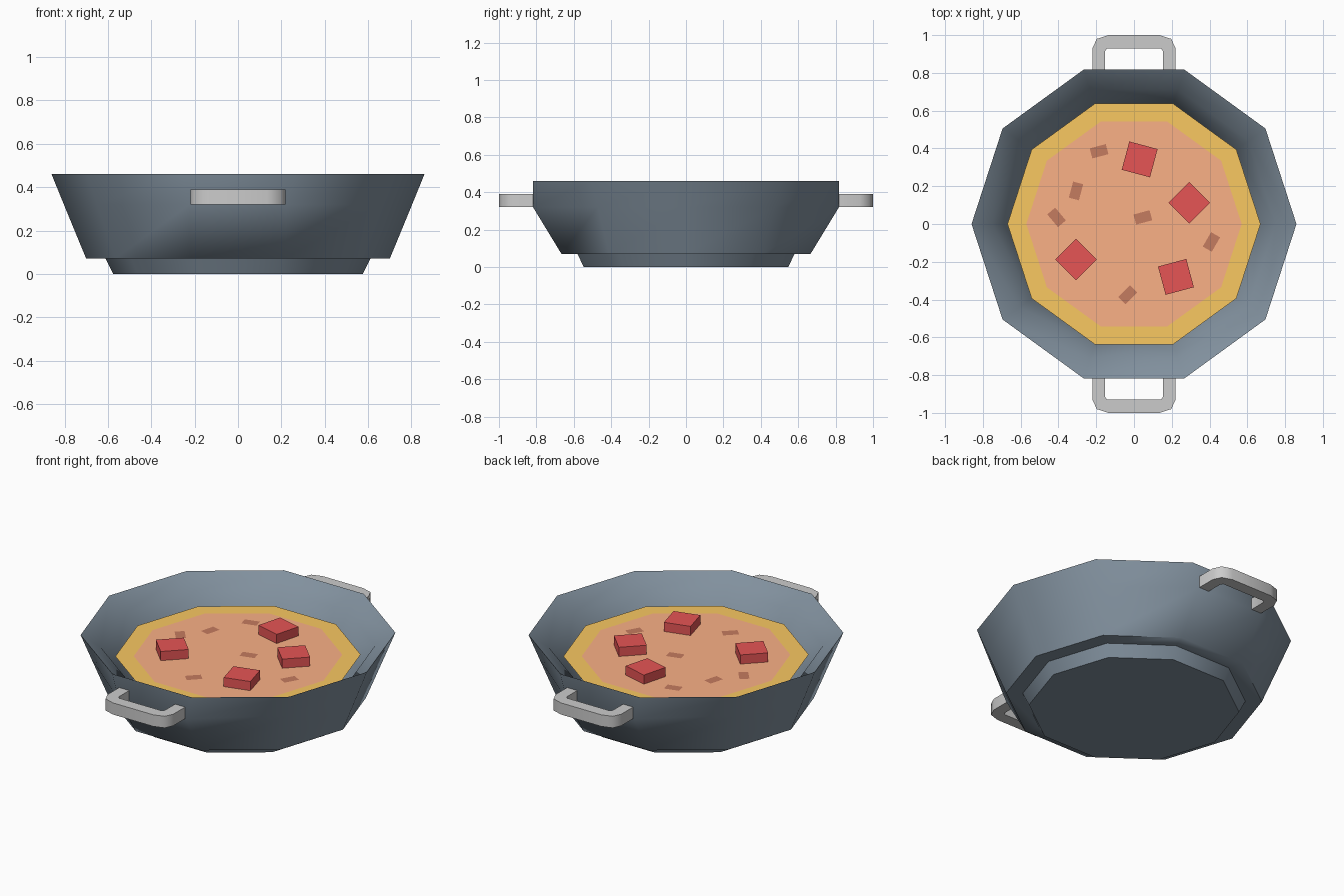
import bpy, bmesh
from math import cos, sin, pi, radians
from mathutils import Matrix, Vector

if "Cube" in bpy.data.objects:
    bpy.data.objects.remove(bpy.data.objects["Cube"])

SIDES = 10


def material(name, rgb):
    m = bpy.data.materials.new(name)
    m.diffuse_color = (*rgb, 1)
    m.use_nodes = True
    m.node_tree.nodes["Principled BSDF"].inputs["Base Color"].default_value = m.diffuse_color
    return m


def finish(name, bm, mat=None, smooth=None):
    bmesh.ops.recalc_face_normals(bm, faces=bm.faces)
    me = bpy.data.meshes.new(name)
    bm.to_mesh(me)
    bm.free()
    ob = bpy.data.objects.new(name, me)
    bpy.context.collection.objects.link(ob)
    if mat:
        me.materials.append(mat)
    if smooth:
        bpy.context.view_layer.objects.active = ob
        ob.select_set(True)
        bpy.ops.object.shade_smooth_by_angle(angle=radians(smooth))
        ob.select_set(False)
    return ob


def ring(bm, r, z):
    return [bm.verts.new((r * cos(2 * pi * i / SIDES), r * sin(2 * pi * i / SIDES), z))
            for i in range(SIDES)]


def bridge(bm, a, b):
    for i in range(SIDES):
        j = (i + 1) % SIDES
        bm.faces.new((a[i], a[j], b[j], b[i]))


bowl_mat = material("bowl_blue_grey", (0.22, 0.28, 0.34))
crust_mat = material("crust_yellow", (0.95, 0.58, 0.12))
filling_mat = material("filling_orange", (0.96, 0.44, 0.24))
chunk_mat = material("chunk_red", (0.79, 0.09, 0.09))
fleck_mat = material("fleck_brown", (0.56, 0.20, 0.115))

# Bowl: foot, flared outer wall, sloping lip and steeper inner wall
bm = bmesh.new()
profile = [(0.575, 0), (0.61, 0.07), (0.70, 0.07), (0.803, 0.32),
           (0.86, 0.46), (0.75, 0.385), (0.67, 0.22), (0.62, 0.12)]
rings = [ring(bm, r, z) for r, z in profile]
for a, b in zip(rings, rings[1:]):
    bridge(bm, a, b)
bm.faces.new(rings[0])
bm.faces.new(rings[-1])
# Upright pads on the front and back walls where the handles join
for i in (2, 3, 7, 8):
    v = rings[3][i].co
    v.x = 0.225 if v.x > 0 else -0.225
    v.y = 0.818 if v.y > 0 else -0.818
finish("bowl", bm, bowl_mat, 60)

# Crust ring and filling surface
bm = bmesh.new()
bridge(bm, ring(bm, 0.67, 0.33), ring(bm, 0.57, 0.33))
finish("crust", bm, crust_mat)
bm = bmesh.new()
bm.faces.new(ring(bm, 0.57, 0.33))
finish("filling", bm, filling_mat)

# Handles: half outlines mirrored in x, extruded upward, front and back
outer = [(0.22, 0.80), (0.22, 0.93), (0.197, 0.98), (0.135, 1.0)]
inner = [(0.153, 0.80), (0.153, 0.915), (0.143, 0.93)]


def mirrored(pts):
    return pts + [(-x, y) for x, y in reversed(pts)]


for name, s in (("back_handle", 1), ("front_handle", -1)):
    bm = bmesh.new()
    outline = mirrored(outer) + list(reversed(mirrored(inner)))
    face = bm.faces.new([bm.verts.new((x, s * y, 0.32)) for x, y in outline])
    top = bmesh.ops.extrude_face_region(bm, geom=[face])["geom"]
    bmesh.ops.translate(bm, vec=(0, 0, 0.07),
                        verts=[g for g in top if isinstance(g, bmesh.types.BMVert)])
    finish(name, bm, None, 50)


def placement(x, y, z, turn, size):
    return (Matrix.Translation(Vector((x, y, z)))
            @ Matrix.Rotation(radians(turn), 4, 'Z')
            @ Matrix.Diagonal((*size, 1)))


# Red chunks: x, y, turn
for i, (x, y, t) in enumerate([(0.03, 0.342, -15), (0.293, 0.112, 45),
                               (-0.307, -0.188, 45), (0.222, -0.28, 15)]):
    bm = bmesh.new()
    bmesh.ops.create_cube(bm, size=1,
                          matrix=placement(x, y, 0.355, t, (0.155, 0.155, 0.06)))
    finish(f"chunk_{i + 1}", bm, chunk_mat)

# Flat brown flecks lying on the filling: x, y, turn
for i, (x, y, t) in enumerate([(-0.185, 0.385, 15), (-0.307, 0.175, 75),
                               (-0.41, 0.035, -50), (0.047, 0.035, 15),
                               (0.41, -0.095, 60), (-0.033, -0.375, 45)]):
    bm = bmesh.new()
    bmesh.ops.create_grid(bm, x_segments=1, y_segments=1, size=0.5,
                          matrix=placement(x, y, 0.332, t, (0.088, 0.055, 1)))
    finish(f"fleck_{i + 1}", bm, fleck_mat)
